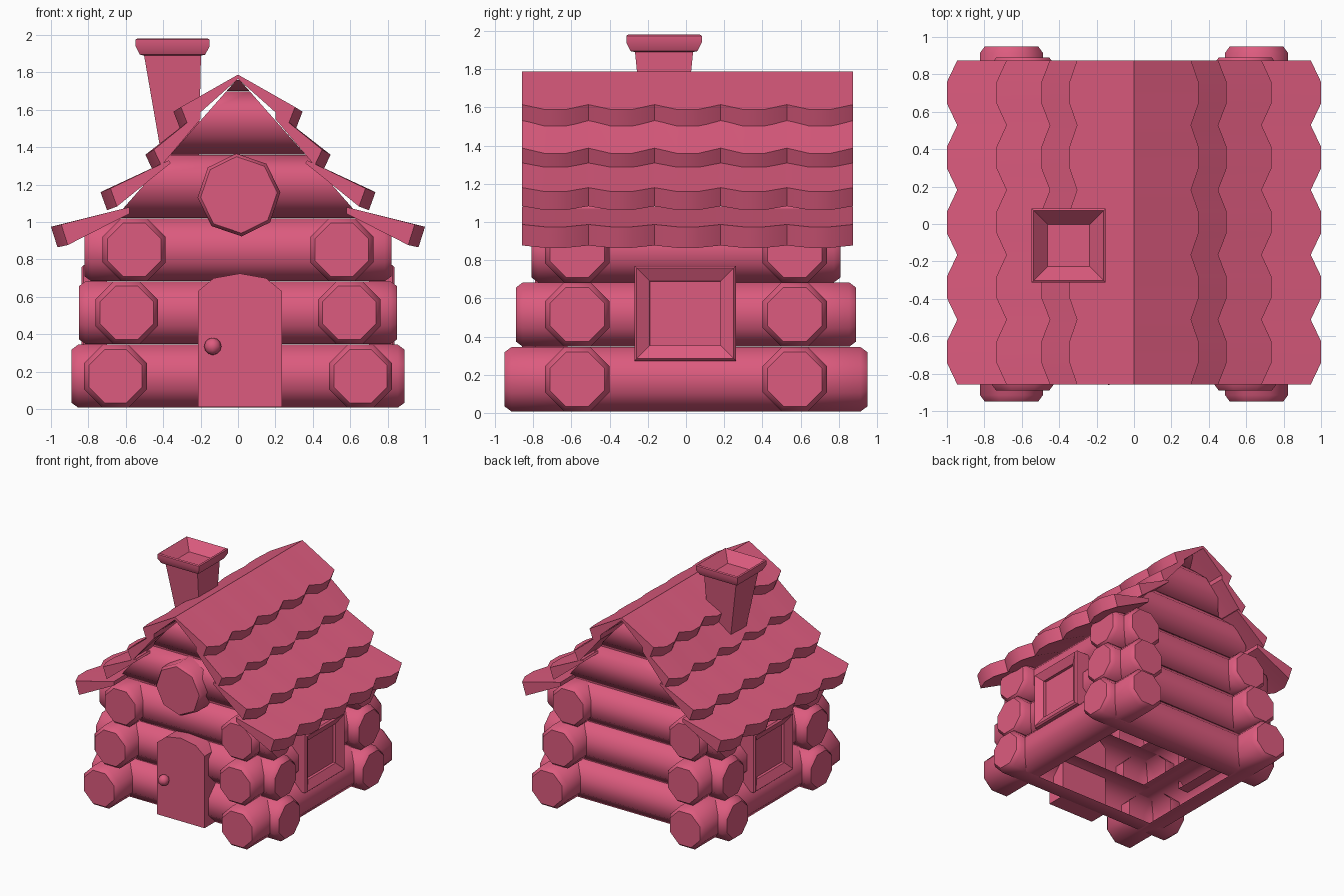
import bpy, bmesh, math

if "Cube" in bpy.data.objects:
    bpy.data.objects.remove(bpy.data.objects["Cube"], do_unlink=True)

PINK = (0.72, 0.105, 0.21, 1.0)
mat = bpy.data.materials.new("rose_pink")
mat.use_nodes = True
mat.diffuse_color = PINK
mat.node_tree.nodes["Principled BSDF"].inputs["Base Color"].default_value = PINK


def finish(bm, name, angle=50):
    bmesh.ops.recalc_face_normals(bm, faces=bm.faces[:])
    me = bpy.data.meshes.new(name)
    bm.to_mesh(me)
    bm.free()
    ob = bpy.data.objects.new(name, me)
    bpy.context.collection.objects.link(ob)
    me.materials.append(mat)
    bpy.ops.object.select_all(action='DESELECT')
    ob.select_set(True)
    bpy.context.view_layer.objects.active = ob
    bpy.ops.object.shade_smooth_by_angle(angle=math.radians(angle))
    return ob


def loft(name, rings, start=True, end=True, skip=None, angle=50):
    """Skin a list of closed rings; skip(ring, side) leaves a face out."""
    bm = bmesh.new()
    vs = [[bm.verts.new(p) for p in r] for r in rings]
    n = len(rings[0])
    for i in range(len(vs) - 1):
        for k in range(n):
            if skip and skip(i, k):
                continue
            j = (k + 1) % n
            bm.faces.new((vs[i][k], vs[i][j], vs[i + 1][j], vs[i + 1][k]))
    if start:
        bm.faces.new(vs[0][::-1])
    if end:
        bm.faces.new(vs[-1])
    return finish(bm, name, angle)


def rect(x0, x1, y0, y1):
    return [(x0, y0), (x1, y0), (x1, y1), (x0, y1)]


def octagon(r, turn=0.5):
    return [(r * math.cos((k + turn) * math.pi / 4),
             r * math.sin((k + turn) * math.pi / 4)) for k in range(8)]


# Wall logs: octagonal with chamfered ends, open towards the room
R = 0.182


def log(name, half, cross, place):
    cut = cross + 0.07
    stations = [(-half, R - 0.028), (0.035 - half, R), (-cut, R),
                (cut, R), (half - 0.035, R), (half, R - 0.028)]
    rings = [[place(t, u, v) for u, v in octagon(r)] for t, r in stations]
    loft(name, rings, skip=lambda i, k: i == 2 and k in (2, 3, 4))


WALL_Y = 0.57
# centre height, half length across, half length along, side wall distance
courses = [(0.176, 0.89, 0.95, 0.655),
           (0.515, 0.85, 0.89, 0.595),
           (0.852, 0.82, 0.81, 0.555)]
for row, (z, half_x, half_y, wall_x) in enumerate(courses, 1):
    for s, end, side in ((-1, "front", "right"), (1, "back", "left")):
        log(f"{end}_wall_log_{row}", half_x, wall_x,
            lambda t, u, v: (t, s * (WALL_Y + u), z + v))
        log(f"{side}_wall_log_{row}", half_y, WALL_Y,
            lambda t, u, v: (s * (wall_x + u), t, z + v))

# Gable logs, trimmed to the roof slope
for s, end in ((-1, "front"), (1, "back")):
    for row in range(3):
        rings = []
        for side in (-1, 1):
            ring = []
            for u, v in octagon(R):
                h = min(1.19 + 0.34 * row + v, 1.76)
                ring.append((side * (1.77 - h) * 0.88, s * (WALL_Y + u), h))
            rings.append(ring)
        loft(f"{end}_gable_log_{row + 1}", rings)

# Roof tiers: top inner, top outer, lower outer, lower inner, scallop shift
tiers = [((0, 1.788), (0.345, 1.59), (0.31, 1.50), (0, 1.765), (0.04, -0.025)),
         ((0.20, 1.59), (0.495, 1.36), (0.455, 1.275), (0.20, 1.55), (0.045, -0.027)),
         ((0.37, 1.33), (0.735, 1.16), (0.70, 1.063), (0.36, 1.315), (0.053, -0.02)),
         ((0.58, 1.08), (1.0, 0.975), (0.965, 0.865), (0.58, 1.045), (0.055, -0.012))]
SCALLOPS = 5
Y0, Y1 = -0.858, 0.875
for s, side in ((-1, "right"), (1, "left")):
    for n, (a, b, c, d, shift) in enumerate(tiers, 1):
        rings = []
        for i in range(SCALLOPS * 3 + 1):
            y = Y0 + (Y1 - Y0) * i / (SCALLOPS * 3)
            back = 1 if i % 3 == 0 else 0
            edge = [(p[0] - back * shift[0], p[1] - back * shift[1]) for p in (b, c)]
            rings.append([(s * x, y, z) for x, z in (a, *edge, d)])
        loft(f"{side}_roof_tier_{n}", rings, angle=40)

# Chimney: leaning tapered shaft, flared cap, square flue
CX, CY = -0.35, -0.115
chimney = [(1.10, 0.075, 0.06), (1.89, 0.152, 0), (1.895, 0.175, 0),
           (1.94, 0.198, 0), (1.975, 0.198, 0), (1.982, 0.188, 0),
           (1.90, 0.112, 0)]
rings = []
for z, h, lean in chimney:
    cx = CX + lean
    rings.append([(x, y, z) for x, y in rect(cx - h, cx + h, CY - h, CY + h)])
loft("chimney", rings, angle=40)

# Side windows: bevelled frame around a shallow recess
window = [(0.70, 0), (0.825, 0), (0.838, 0.012), (0.80, 0.08), (0.778, 0.082)]
for s, side in ((-1, "right"), (1, "left")):
    rings = [[(s * x, y, z) for y, z in
              rect(-0.27 + i, 0.262 - i, 0.272 + i, 0.77 - i)]
             for x, i in window]
    loft(f"{side}_window", rings, start=False, angle=40)

# Arched door
arch = [(-0.215, 0.012), (0.235, 0.012), (0.235, 0.63), (0.15, 0.70),
        (0.01, 0.725), (-0.13, 0.70), (-0.215, 0.63)]
loft("door", [[(x, y, z) for x, z in arch] for y in (-0.62, -0.79)], angle=40)

# Door knob
bm = bmesh.new()
bmesh.ops.create_uvsphere(bm, u_segments=8, v_segments=6, radius=0.046)
bmesh.ops.translate(bm, verts=bm.verts[:], vec=(-0.135, -0.815, 0.335))
finish(bm, "door_knob", 60)

# Round beam end on the front gable
rings = [[(0.005 + x, y, 1.145 + z) for x, z in octagon(r, 0.08)]
         for y, r in ((-0.60, 0.222), (-0.80, 0.222), (-0.825, 0.205))]
loft("gable_beam_end", rings)
